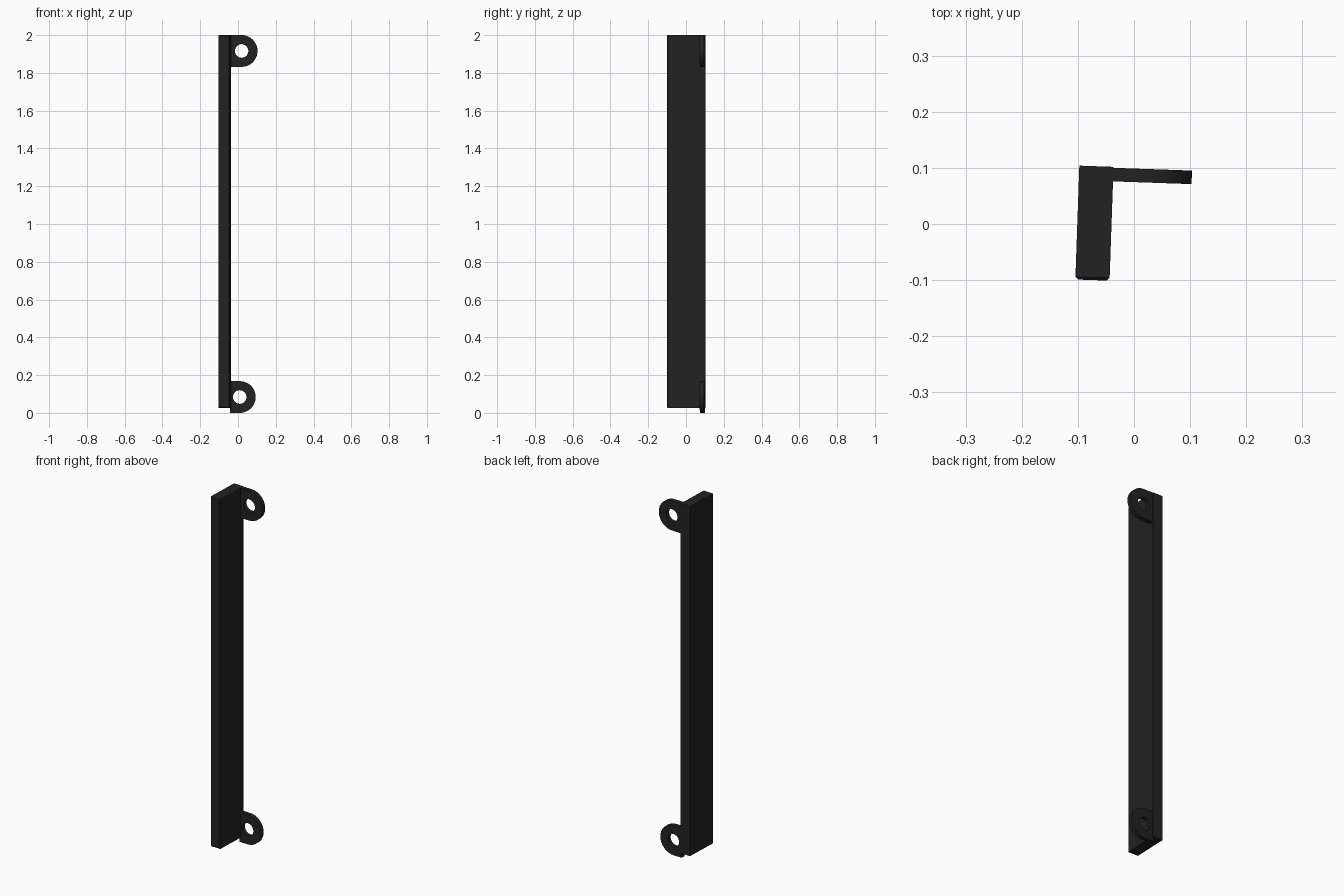
import bpy, bmesh, math

cube = bpy.data.objects.get("Cube")
if cube:
    bpy.data.objects.remove(cube)

YAW = math.radians(-2)

black = bpy.data.materials.new("matte black")
black.use_nodes = True
colour = (0.016, 0.016, 0.016, 1)
black.diffuse_color = colour
black.node_tree.nodes["Principled BSDF"].inputs["Base Color"].default_value = colour


def add_object(name, bm, location):
    bmesh.ops.recalc_face_normals(bm, faces=bm.faces)
    mesh = bpy.data.meshes.new(name)
    bm.to_mesh(mesh)
    bm.free()
    mesh.materials.append(black)
    obj = bpy.data.objects.new(name, mesh)
    obj.location = location
    obj.rotation_euler.z = YAW
    bpy.context.collection.objects.link(obj)
    return obj


def add_bar(name, size, location, chamfer):
    bm = bmesh.new()
    bmesh.ops.create_cube(bm, size=1)
    bmesh.ops.scale(bm, vec=size, verts=bm.verts)
    # Chamfer the edges around the front face
    front = [e for e in bm.edges if all(v.co.y < 0 for v in e.verts)]
    bmesh.ops.bevel(bm, geom=front, offset=chamfer, segments=1, affect='EDGES')
    return add_object(name, bm, location)


def add_tab(name, location, root, radius=0.084, hole=0.036, thickness=0.024, steps=48):
    # D-shaped plate, square towards the bar and round outside, with a bolt hole
    bm = bmesh.new()
    rings = []
    for i in range(steps):
        a = 2 * math.pi * i / steps
        c, s = math.cos(a), math.sin(a)
        if c > -1e-6:
            x, z = radius * c, radius * s
        else:
            k = max(abs(c), abs(s))
            x, z = root * c / k, radius * s / k
        h = thickness / 2
        rings.append([bm.verts.new(p) for p in (
            (x, -h, z), (x, h, z),
            (hole * c, h, hole * s), (hole * c, -h, hole * s))])
    for i in range(steps):
        here, there = rings[i], rings[(i + 1) % steps]
        for j in range(4):
            k = (j + 1) % 4
            bm.faces.new((here[j], here[k], there[k], there[j]))
    obj = add_object(name, bm, location)
    bpy.ops.object.select_all(action='DESELECT')
    obj.select_set(True)
    bpy.context.view_layer.objects.active = obj
    bpy.ops.object.shade_smooth_by_angle(angle=math.radians(30))
    return obj


# Upright bar and its two mounting tabs
add_bar("bar", (0.061, 0.203, 1.975), (-0.0705, 0.0015, 1.0125), 0.005)
add_tab("upper_tab", (0.019, 0.086, 1.916), 0.06)
add_tab("lower_tab", (0.009, 0.0865, 0.084), 0.052)
